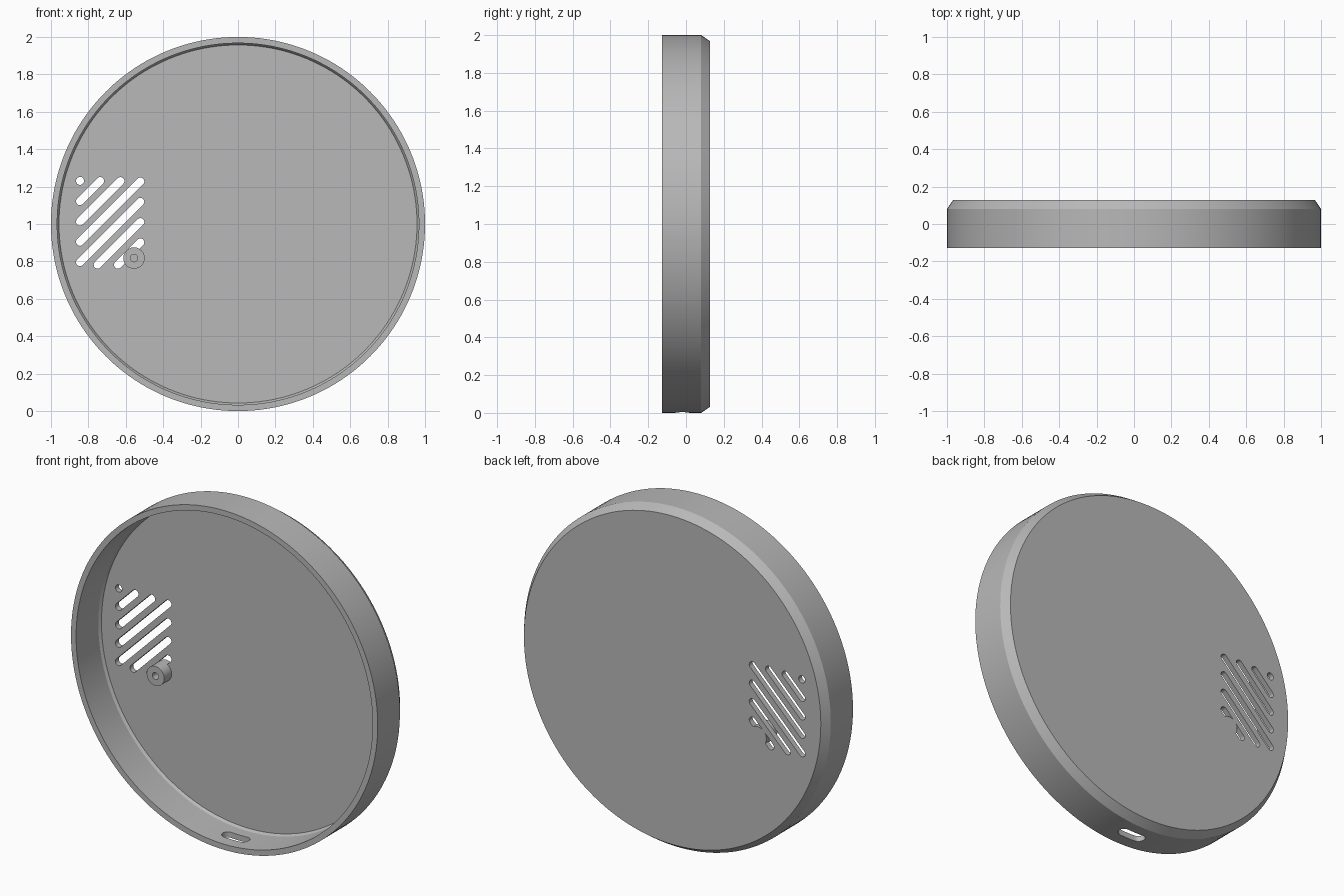
import bpy, bmesh
from math import pi, sin, cos, atan2, radians
from mathutils import Vector, Matrix

if "Cube" in bpy.data.objects:
    bpy.data.objects.remove(bpy.data.objects["Cube"])

grey = bpy.data.materials.new("plain_grey")
grey.use_nodes = True
COLOUR = (0.48, 0.48, 0.48, 1)
grey.diffuse_color = COLOUR
grey.node_tree.nodes["Principled BSDF"].inputs["Base Color"].default_value = COLOUR


def finish(name, bm):
    bmesh.ops.recalc_face_normals(bm, faces=bm.faces)
    mesh = bpy.data.meshes.new(name)
    bm.to_mesh(mesh)
    bm.free()
    mesh.materials.append(grey)
    obj = bpy.data.objects.new(name, mesh)
    bpy.context.collection.objects.link(obj)
    return obj


def lathe(name, profile, x, z, steps):
    """Turn a (radius, y) profile around a y axis through x, z."""
    bm = bmesh.new()
    verts = [bm.verts.new((r, y, 0)) for r, y in profile]
    edges = [bm.edges.new(pair) for pair in zip(verts, verts[1:])]
    bmesh.ops.spin(bm, geom=verts + edges, cent=(0, 0, 0), axis=(0, 1, 0),
                   angle=2 * pi, steps=steps)
    bmesh.ops.remove_doubles(bm, verts=bm.verts, dist=1e-5)
    bmesh.ops.translate(bm, verts=bm.verts, vec=(x, 0, z))
    return finish(name, bm)


def add_slot(bm, a, b, radius, depth, matrix):
    """Round-ended prism from a to b in the local xy plane."""
    a, b = Vector(a), Vector(b)
    heading = atan2(b.y - a.y, b.x - a.x)
    ring = []
    for centre, start in ((b, heading - pi / 2), (a, heading + pi / 2)):
        for i in range(13):
            t = start + pi * i / 12
            p = centre + radius * Vector((cos(t), sin(t)))
            ring.append(bm.verts.new(matrix @ Vector((p.x, p.y, -depth / 2))))
    face = bm.faces.new(ring)
    push = matrix.to_3x3() @ Vector((0, 0, depth))
    new = bmesh.ops.extrude_face_region(bm, geom=[face], use_keep_orig=True)["geom"]
    bmesh.ops.translate(bm, vec=push,
                        verts=[v for v in new if isinstance(v, bmesh.types.BMVert)])


def cut(target, cutter):
    mod = target.modifiers.new("cut", 'BOOLEAN')
    mod.operation = 'DIFFERENCE'
    mod.solver = 'EXACT'
    mod.object = cutter
    cutter.hide_render = True
    cutter.hide_set(True)


def apply_and_smooth(obj):
    bpy.context.view_layer.update()
    graph = bpy.context.evaluated_depsgraph_get()
    mesh = bpy.data.meshes.new_from_object(obj.evaluated_get(graph))
    obj.modifiers.clear()
    obj.data = mesh
    bpy.ops.object.select_all(action='DESELECT')
    obj.select_set(True)
    bpy.context.view_layer.objects.active = obj
    bpy.ops.object.shade_smooth_by_angle(angle=radians(25))


# Shallow round cover with a chamfered back edge and an open front
BACK, FLOOR = 0.127, 0.095
cover = lathe("round_cover", [(0, BACK), (0.968, BACK), (1, 0.08), (1, -BACK),
                              (0.967, -BACK), (0.967, 0.08), (0.957, FLOOR),
                              (0, FLOOR)], 0, 1, 160)

# Screw boss with a blind hole, standing on the inner floor
BOSS = (-0.556, 0.818, 48)
boss = lathe("screw_boss", [(0, 0.1), (0.057, 0.1), (0.057, 0.025),
                            (0.02, 0.025), (0.02, 0.09), (0, 0.09)], *BOSS)
boss_core = lathe("boss_core_cutter", [(0, 0.3), (0.057, 0.3), (0.057, -0.1),
                                       (0, -0.1)], *BOSS)

# Diagonal vent slots clipped to a rectangular window
LEFT, RIGHT, LOW, HIGH = -0.845, -0.522, 0.782, 1.23
facing_back = Matrix.Translation((0, 0.11, 0)) @ Matrix.Rotation(pi / 2, 4, 'X')
bm = bmesh.new()
for i in range(7):
    c = HIGH - LEFT - 0.1085 * i
    x0 = max(LEFT, LOW - c)
    x1 = max(min(RIGHT, HIGH - c), x0 + 0.001)
    add_slot(bm, (x0, x0 + c), (x1, x1 + c), 0.021, 0.16, facing_back)
vents = finish("vent_cutter", bm)
cut(vents, boss_core)
cut(cover, vents)

# Cable port through the bottom of the wall
bm = bmesh.new()
add_slot(bm, (-0.05, -0.02), (0.05, -0.02), 0.035, 0.2, Matrix.Identity(4))
port = finish("port_cutter", bm)
cut(cover, port)

for part in (cover, boss):
    apply_and_smooth(part)
for helper in (vents, port, boss_core):
    bpy.data.objects.remove(helper)
